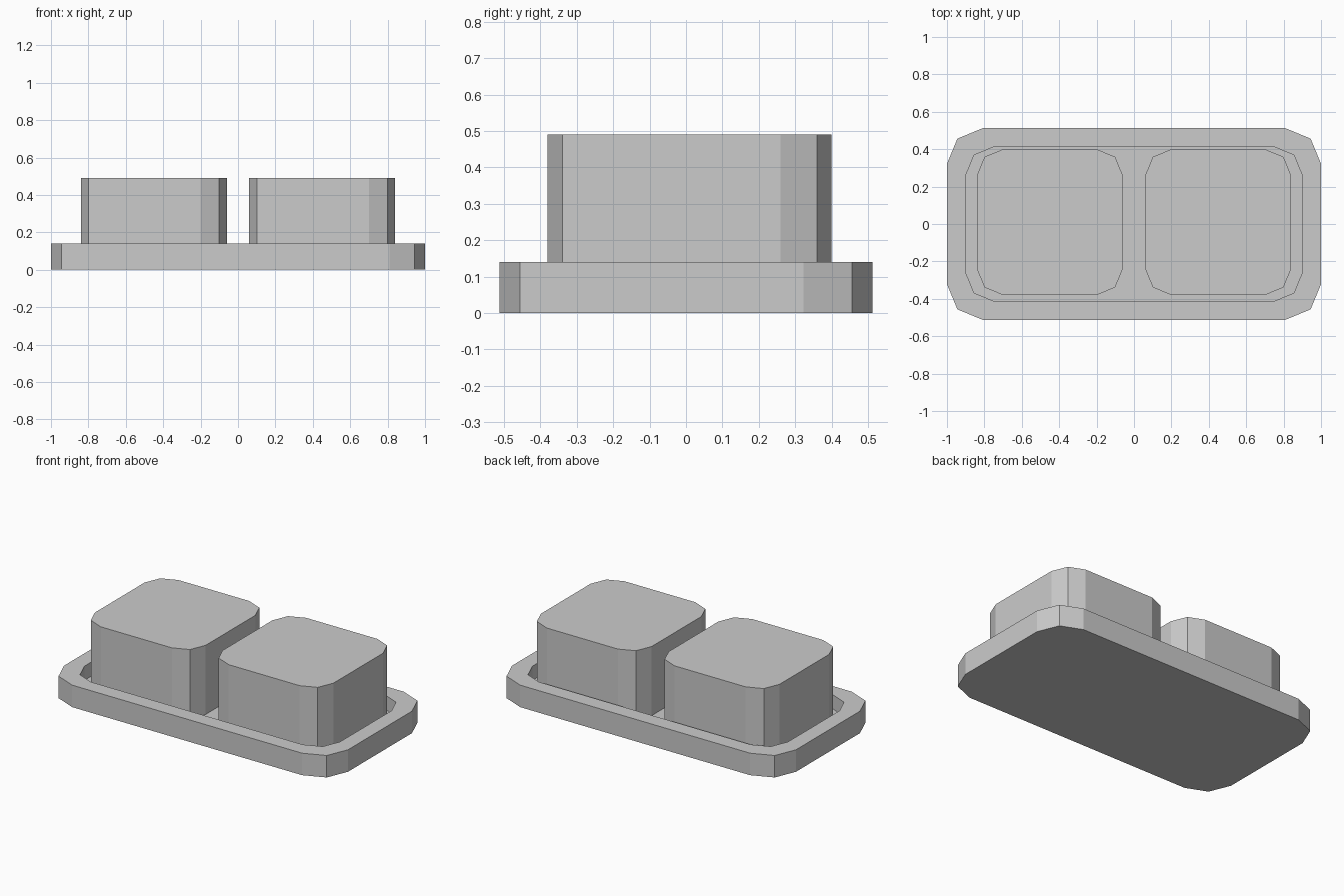
import bpy, bmesh, math

if "Cube" in bpy.data.objects:
    bpy.data.objects.remove(bpy.data.objects["Cube"])


def outline(cx, cy, hx, hy, r, z, bm):
    """Rounded rectangle loop with two flat segments per corner."""
    verts = []
    for i, (sx, sy) in enumerate([(1, 1), (-1, 1), (-1, -1), (1, -1)]):
        for k in range(3):
            a = math.radians(90 * i + 45 * k)
            verts.append(bm.verts.new((cx + sx * (hx - r) + r * math.cos(a),
                                       cy + sy * (hy - r) + r * math.sin(a), z)))
    return verts


def loft(name, loops):
    """Bridge successive outlines and cap both ends."""
    bm = bmesh.new()
    rings = [outline(*l, bm) for l in loops]
    for a, b in zip(rings, rings[1:]):
        for i in range(len(a)):
            j = (i + 1) % len(a)
            bm.faces.new((a[i], a[j], b[j], b[i]))
    bm.faces.new(rings[0][::-1])
    bm.faces.new(rings[-1])
    bmesh.ops.recalc_face_normals(bm, faces=bm.faces)
    mesh = bpy.data.meshes.new(name)
    bm.to_mesh(mesh)
    bm.free()
    ob = bpy.data.objects.new(name, mesh)
    bpy.context.collection.objects.link(ob)


FLOOR = 0.05

# Tray: outer wall, rim, inner wall, recessed floor
outer = (0, 0, 1.0, 0.512, 0.19)
inner = (0, 0, 0.9, 0.414, 0.155)
loft("tray", [outer + (0,), outer + (0.14,), inner + (0.14,), inner + (FLOOR,)])

# Two blocks standing in the tray
for side, name in ((-1, "left_block"), (1, "right_block")):
    block = (side * 0.45, 0.01, 0.39, 0.39, 0.14)
    loft(name, [block + (FLOOR,), block + (0.49,)])
